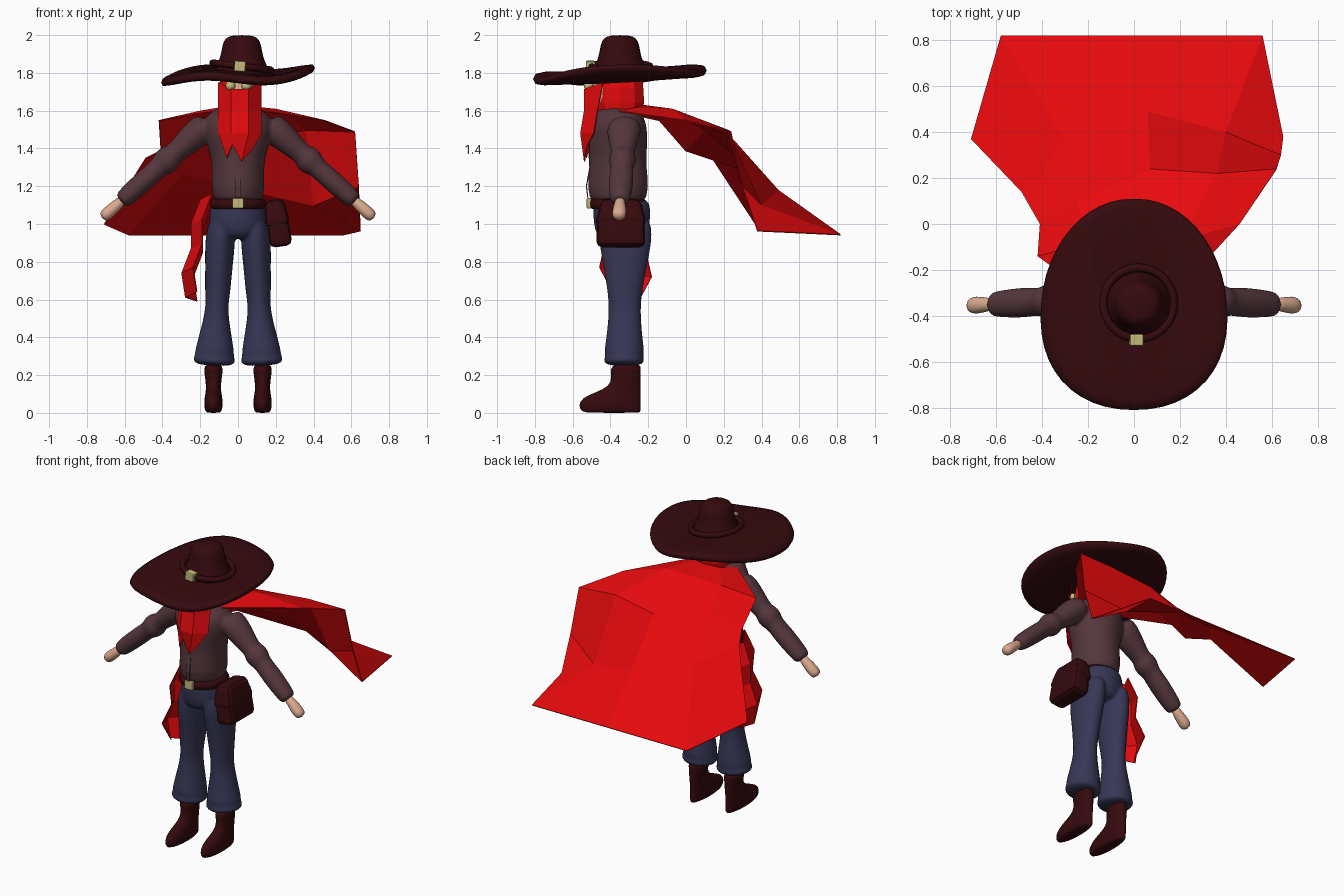
import bpy, bmesh, math
from mathutils import Vector, Matrix

cube = bpy.data.objects.get("Cube")
if cube:
    bpy.data.objects.remove(cube)


def material(name, red_part, green_part, blue_part):
    mat = bpy.data.materials.new(name)
    mat.use_nodes = True
    colour = (red_part, green_part, blue_part, 1)
    mat.diffuse_color = colour
    mat.node_tree.nodes["Principled BSDF"].inputs["Base Color"].default_value = colour
    return mat


leather = material("dark leather", .036, .003, .004)
shirt = material("plum shirt", .09, .038, .046)
denim = material("blue trousers", .038, .038, .094)
scarlet = material("red cloth", .8, .003, .004)
skin = material("skin", .7, .4, .27)
brass = material("brass", .55, .5, .2)


def finish(name, bm, mat, smooth=True):
    bmesh.ops.recalc_face_normals(bm, faces=bm.faces)
    mesh = bpy.data.meshes.new(name)
    bm.to_mesh(mesh)
    bm.free()
    mesh.materials.append(mat)
    obj = bpy.data.objects.new(name, mesh)
    bpy.context.collection.objects.link(obj)
    for polygon in mesh.polygons:
        polygon.use_smooth = smooth
    return obj


def bridge(bm, rings):
    """Join rings of points into a tube and cap both ends."""
    loops = [[bm.verts.new(point) for point in ring] for ring in rings]
    for lower, upper in zip(loops, loops[1:]):
        for i in range(len(lower)):
            bm.faces.new((lower[i - 1], lower[i], upper[i], upper[i - 1]))
    bm.faces.new(loops[0])
    bm.faces.new(loops[-1])


def loft(name, start, end, rings, mat, sides=16, smooth=True, lean=0):
    """Rings give position from start to end, half depth and, if not round, half width.
    Lean pushes each ring forward by that share of its depth."""
    start, end = Vector(start), Vector(end)
    along_y = Vector((0, 1, 0))
    across = along_y.cross(end - start).normalized()
    sections = []
    for position, depth, *width in rings:
        centre = start.lerp(end, position) - along_y * depth * lean
        half_width = width[0] if width else depth
        angles = [math.tau * i / sides for i in range(sides)]
        sections.append([centre + along_y * depth * math.sin(angle)
                         + across * half_width * math.cos(angle) for angle in angles])
    bm = bmesh.new()
    bridge(bm, sections)
    obj = finish(name, bm, mat, smooth)
    if smooth:
        rounding = obj.modifiers.new("Rounding", "SUBSURF")
        rounding.levels = rounding.render_levels = 1
    return obj


def column(name, x, y, rings, mat, **options):
    """Upright loft whose ring positions are heights."""
    return loft(name, (x, y, 0), (x, y, 1), rings, mat, **options)


def weld(parts, passes):
    """Fuse overlapping garment parts into one smooth skin."""
    main = parts[0]
    with bpy.context.temp_override(active_object=main, object=main, selected_objects=parts,
                                   selected_editable_objects=parts):
        bpy.ops.object.join()
    remesh = main.modifiers.new("Fuse", "REMESH")
    remesh.mode, remesh.voxel_size, remesh.use_smooth_shade = "VOXEL", .01, True
    main.modifiers.new("Soften", "SMOOTH").iterations = passes


def sheet(name, rows, mat):
    """Faceted cloth from a coarse grid of points."""
    bm = bmesh.new()
    grid = [[bm.verts.new(point) for point in row] for row in rows]
    for upper, lower in zip(grid, grid[1:]):
        for i in range(1, len(upper)):
            bm.faces.new((upper[i - 1], upper[i], lower[i], lower[i - 1]))
    obj = finish(name, bm, mat, smooth=False)
    obj.modifiers.new("Thickness", "SOLIDIFY").thickness = .006


def box(name, location, size, mat, tilt=0, bevel=.006, taper=1):
    bm = bmesh.new()
    bmesh.ops.create_cube(bm, size=1)
    for vert in bm.verts:
        if vert.co.z > 0:
            vert.co *= Vector((taper, taper, 1))
        vert.co *= Vector(size)
    obj = finish(name, bm, mat, smooth=False)
    obj.location = location
    obj.rotation_euler.y = tilt
    rounding = obj.modifiers.new("Bevel", "BEVEL")
    rounding.width, rounding.segments = bevel, 2


# Hat brim: an egg-shaped wavy slab, one side dipped and the other raised
def brim_point(reach, lift, angle):
    def squarish(value):
        return math.copysign(abs(value) ** .93, value)
    x = .405 * reach * squarish(math.cos(angle)) * (1 - .1 * math.sin(angle))
    y = .46 * reach * squarish(math.sin(angle))
    wave = .1 * x - .03 * math.sin(math.pi * x / .41)
    return (x, y - .35, 1.79 + wave + .05 * y + lift)


bm = bmesh.new()
section = [(.2, .02), (.4, .02), (.65, .02), (.9, .024), (.98, .017), (1, 0), (.98, -.017),
           (.9, -.024), (.65, -.026), (.4, -.03), (.2, -.03)]
bridge(bm, [[brim_point(reach, lift, math.tau * i / 48) for i in range(48)]
            for reach, lift in section])
finish("hat_brim", bm, leather)

# Hat crown, band and buckle
column("hat_crown", .02, -.35, [(1.77, .17), (1.83, .14), (1.88, .115), (1.95, .105),
                                (1.985, .09), (2, .05)], leather)
bpy.ops.mesh.primitive_torus_add(major_radius=.155, minor_radius=.018, major_segments=32,
                                 minor_segments=8, location=(.02, -.345, 1.835),
                                 rotation=(0, .12, 0))
band = bpy.context.object
band.name = "hat_band"
band.data.materials.append(leather)
bpy.ops.object.shade_smooth()
box("hat_buckle", (.01, -.505, 1.835), (.06, .05, .055), brass, tilt=.08)

# Head, eyes and the cloth wrapped round head and neck
column("head", .01, -.38, [(1.6, .1, .07), (1.66, .14, .09), (1.8, .14, .09)], skin)
for side, x in (("right", -.04), ("left", .045)):
    bm = bmesh.new()
    bmesh.ops.create_uvsphere(bm, u_segments=16, v_segments=10, radius=.026,
                              matrix=Matrix.Translation((x, -.515, 1.732)))
    finish(side + "_eye", bm, brass)
column("head_wrap", .01, -.35, [(1.57, .11, .1), (1.64, .135, .11), (1.72, .13, .112),
                                (1.79, .125, .1)], scarlet, sides=10, smooth=False)

# Face scarf: folded rows ending in a ragged hem
scarf_rows = [[(.01 + .115 * s, edge if abs(s) == 1 else middle, z + rise * abs(s))
               for s in (-1, -.4, .4, 1)]
              for z, rise, edge, middle in ((1.69, .06, -.44, -.54), (1.6, 0, -.47, -.54),
                                            (1.48, 0, -.49, -.56))]
hem = [(-.06, -.53, 1.35), (-.03, -.54, 1.42), (.02, -.54, 1.33), (.08, -.53, 1.4)]
sheet("face_scarf", scarf_rows + [hem], scarlet)

# Cape blowing out behind
sheet("cape", [
    [(-.12, -.36, 1.6), (-.08, -.25, 1.62), (0, -.22, 1.63), (.1, -.25, 1.62), (.13, -.36, 1.6)],
    [(-.42, -.14, 1.55), (-.2, -.08, 1.6), (0, -.07, 1.61), (.2, -.07, 1.61), (.46, 0, 1.55)],
    [(-.41, 0, 1.39), (-.25, .1, 1.5), (.07, .24, 1.46), (.36, .22, 1.5), (.62, .24, 1.49)],
    [(-.49, .14, 1.35), (-.3, .36, 1.27), (.06, .49, 1.18), (.4, .4, 1.1), (.64, .3, 1.2)],
    [(-.71, .37, 1), (-.58, .82, .945), (0, .82, .945), (.56, .82, .945), (.65, .38, .965)],
], scarlet)

# Shirt body, trouser seat, belt and buckle
shirt_parts = [column("shirt", 0, -.36, [
    (1.08, .145, .13), (1.2, .17, .147), (1.3, .152, .137), (1.4, .157, .16), (1.48, .16, .185),
    (1.55, .15, .19), (1.6, .12, .14), (1.63, .07, .08)], shirt)]
trouser_parts = [column("trousers", 0, -.34, [
    (.92, .1, .06), (.94, .138, .13), (1, .153, .16), (1.07, .155, .152), (1.15, .152, .142)],
    denim)]
column("belt", 0, -.36, [(1.075, .14), (1.085, .155, .152), (1.125, .155, .152), (1.14, .14)],
       leather)
box("belt_buckle", (0, -.513, 1.11), (.06, .025, .055), brass)
sheet("shirt_placket", [[(x, y, z) for x in (-.012, .012)] for y, z in
                        ((-.523, 1.14), (-.53, 1.2), (-.512, 1.3), (-.518, 1.4))], shirt)

# Limbs, mirrored
for side, s in (("right", -1), ("left", 1)):
    shoulder, fingers = (s * .15, -.325, 1.54), (s * .72, -.355, 1.03)
    shirt_parts.append(loft(side + "_sleeve", shoulder, fingers, [
        (0, .09, .07), (.1, .095, .083), (.25, .072, .065), (.34, .06, .053), (.36, .073),
        (.43, .073), (.46, .057, .052), (.58, .07, .058), (.78, .058, .052), (.83, .052, .045)],
        shirt))
    loft(side + "_hand", shoulder, fingers, [(.8, .026), (.86, .03), (.95, .042, .036),
                                             (1, .028)], skin)
    trouser_parts.append(loft(side + "_leg", (s * .14, -.33, 0), (s * .09, -.32, 1), [
        (.25, .07), (.26, .1), (.275, .114, .12), (.3, .1, .104), (.32, .11, .107),
        (.38, .1, .095), (.5, .088, .068), (.57, .087, .06), (.65, .095, .07),
        (.76, .115, .073), (.86, .135, .08), (.94, .145, .08), (1.05, .14, .06)], denim))
    column(side + "_boot", s * .13, -.238, [
        (0, .14, .03), (.006, .16, .043), (.04, .168, .052), (.08, .158, .048), (.11, .12, .042),
        (.14, .085, .04), (.19, .078, .045), (.235, .083, .053), (.26, .07, .04)],
        leather, lean=1)
weld(shirt_parts, 2)
weld(trouser_parts, 5)

# Hip pouch with a lid
box("hip_pouch", (.215, -.345, .98), (.12, .26, .2), leather, tilt=-.14, bevel=.03, taper=.95)
box("pouch_lid", (.2, -.345, 1.06), (.135, .275, .14), leather, tilt=-.14, bevel=.03, taper=.75)

# Cloth hanging at the other hip, creased down the middle
creases = [(0, -1, .03), (-.06, 0, 0), (0, 1, -.02)]
sheet("hip_cloth", [[(x + out, spread * turn - .32, z + drop) for out, turn, drop in creases]
                    for x, z, spread in ((-.14, 1.13, .1), (-.19, 1, .13), (-.19, .87, .11),
                                         (-.24, .74, .14), (-.22, .61, .07))], scarlet)
